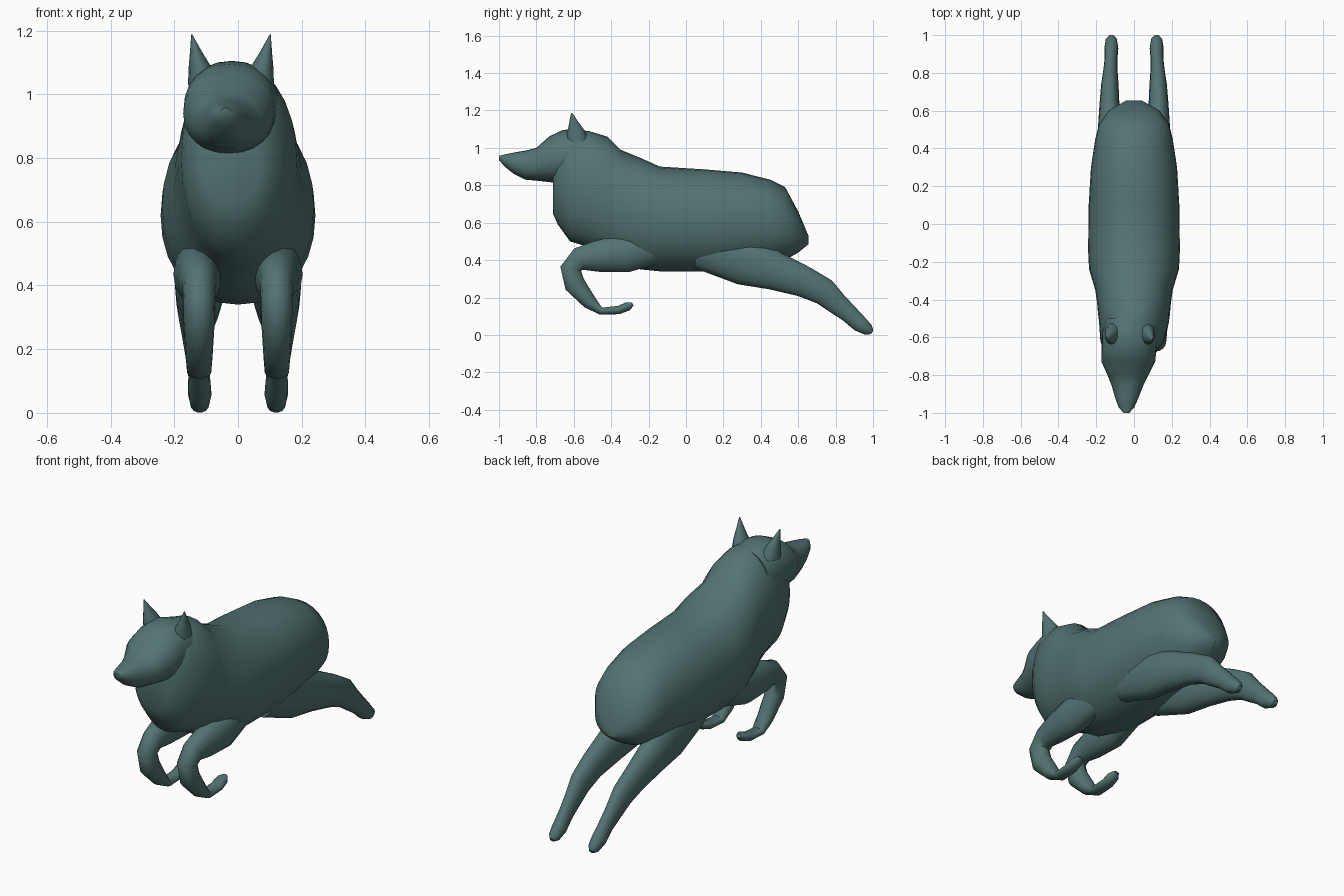
import bpy, bmesh, math
from mathutils import Vector

fur = bpy.data.materials.new("grey teal fur")
fur.diffuse_color = (0.085, 0.172, 0.168, 1)


def loft(name, secs, upright=False, n=20, power=2.0):
    """Skin rings given as (x, y, z, half width, half depth) and close both ends."""
    bm = bmesh.new()
    rings = []
    for i, (x, y, z, w, h) in enumerate(secs):
        a, b = secs[max(i - 1, 0)], secs[min(i + 1, len(secs) - 1)]
        t = Vector((0, b[1] - a[1], b[2] - a[2])).normalized()
        v = Vector((0, 0, 1)) if upright else Vector((0, -t.z, t.y))
        ring = []
        for k in range(n):
            c, s = math.cos(2 * math.pi * k / n), math.sin(2 * math.pi * k / n)
            px = math.copysign(abs(c) ** (2 / power), c) * w
            pv = math.copysign(abs(s) ** (2 / power), s) * h
            ring.append(bm.verts.new(Vector((x + px, y, z)) + v * pv))
        rings.append(ring)
    for r, q in zip(rings, rings[1:]):
        for k in range(n):
            bm.faces.new((r[k], r[(k + 1) % n], q[(k + 1) % n], q[k]))
    bm.faces.new(rings[0])
    bm.faces.new(rings[-1])
    bmesh.ops.recalc_face_normals(bm, faces=bm.faces)
    me = bpy.data.meshes.new(name)
    bm.to_mesh(me)
    bm.free()
    me.materials.append(fur)
    ob = bpy.data.objects.new(name, me)
    bpy.context.collection.objects.link(ob)
    bpy.ops.object.select_all(action='DESELECT')
    ob.select_set(True)
    bpy.context.view_layer.objects.active = ob
    bpy.ops.object.shade_smooth_by_angle(angle=math.radians(50))
    return ob


def profile(rows):
    """Turn (y, bottom, top, half width, x) into upright sections."""
    return [(x, y, (lo + hi) / 2, w, (hi - lo) / 2) for y, lo, hi, w, x in rows]


# torso with neck and chest
loft("torso", profile([
    (-0.712, 0.65, 0.95, 0.09, -0.02), (-0.685, 0.59, 1.03, 0.135, -0.02),
    (-0.62, 0.50, 1.09, 0.168, -0.01), (-0.52, 0.47, 1.09, 0.185, 0),
    (-0.42, 0.42, 1.06, 0.195, 0), (-0.35, 0.375, 0.99, 0.205, 0),
    (-0.24, 0.35, 0.945, 0.238, 0), (-0.14, 0.34, 0.90, 0.243, 0),
    (0.10, 0.34, 0.885, 0.24, 0), (0.30, 0.36, 0.868, 0.228, 0),
    (0.45, 0.38, 0.83, 0.205, 0), (0.53, 0.40, 0.79, 0.185, 0),
    (0.60, 0.44, 0.66, 0.135, 0), (0.655, 0.485, 0.53, 0.04, 0)]),
    upright=True, n=28, power=2.15)

# head and muzzle, turned slightly aside
loft("head", profile([
    (-1.0, 0.935, 0.957, 0.015, -0.04), (-0.97, 0.90, 0.965, 0.042, -0.04),
    (-0.92, 0.86, 0.975, 0.062, -0.038), (-0.86, 0.83, 0.985, 0.082, -0.035),
    (-0.80, 0.825, 1.0, 0.108, -0.032), (-0.73, 0.817, 1.062, 0.142, -0.03),
    (-0.66, 0.81, 1.095, 0.145, -0.026), (-0.58, 0.80, 1.105, 0.15, -0.02),
    (-0.50, 0.80, 1.08, 0.14, -0.01)]), upright=True, n=24, power=2.2)

for s, side in ((1, "left"), (-1, "right")):
    # pointed ear
    loft(side + "_ear", [
        (-0.022 + s * x, y, z, w, d) for x, y, z, w, d in [
            (0.085, -0.58, 1.03, 0.05, 0.06), (0.097, -0.59, 1.085, 0.036, 0.048),
            (0.109, -0.6, 1.13, 0.02, 0.027), (0.123, -0.612, 1.187, 0.002, 0.003)]], n=12)

    # folded front leg with curled paw
    loft(side + "_front_leg", [(s * x, y, z, w, d) for x, y, z, w, d in [
        (0.11, -0.12, 0.50, 0.07, 0.11), (0.125, -0.33, 0.435, 0.078, 0.105),
        (0.125, -0.48, 0.42, 0.065, 0.085), (0.122, -0.57, 0.405, 0.053, 0.065),
        (0.122, -0.617, 0.355, 0.05, 0.057), (0.122, -0.595, 0.27, 0.048, 0.058),
        (0.122, -0.515, 0.175, 0.042, 0.04), (0.122, -0.455, 0.127, 0.038, 0.02),
        (0.122, -0.36, 0.133, 0.036, 0.023), (0.122, -0.31, 0.153, 0.032, 0.024),
        (0.122, -0.285, 0.165, 0.015, 0.01)]], n=14)

    # stretched back leg
    loft(side + "_back_leg", [(s * x, y, z, w, d) for x, y, z, w, d in [
        (0.11, 0.08, 0.48, 0.07, 0.13), (0.12, 0.32, 0.40, 0.078, 0.14),
        (0.125, 0.48, 0.34, 0.068, 0.105), (0.13, 0.63, 0.285, 0.053, 0.085),
        (0.128, 0.74, 0.23, 0.046, 0.075), (0.125, 0.81, 0.165, 0.038, 0.06),
        (0.122, 0.87, 0.115, 0.034, 0.05), (0.12, 0.93, 0.058, 0.037, 0.045),
        (0.12, 0.975, 0.027, 0.03, 0.032), (0.12, 0.995, 0.014, 0.014, 0.012)]], n=14)
